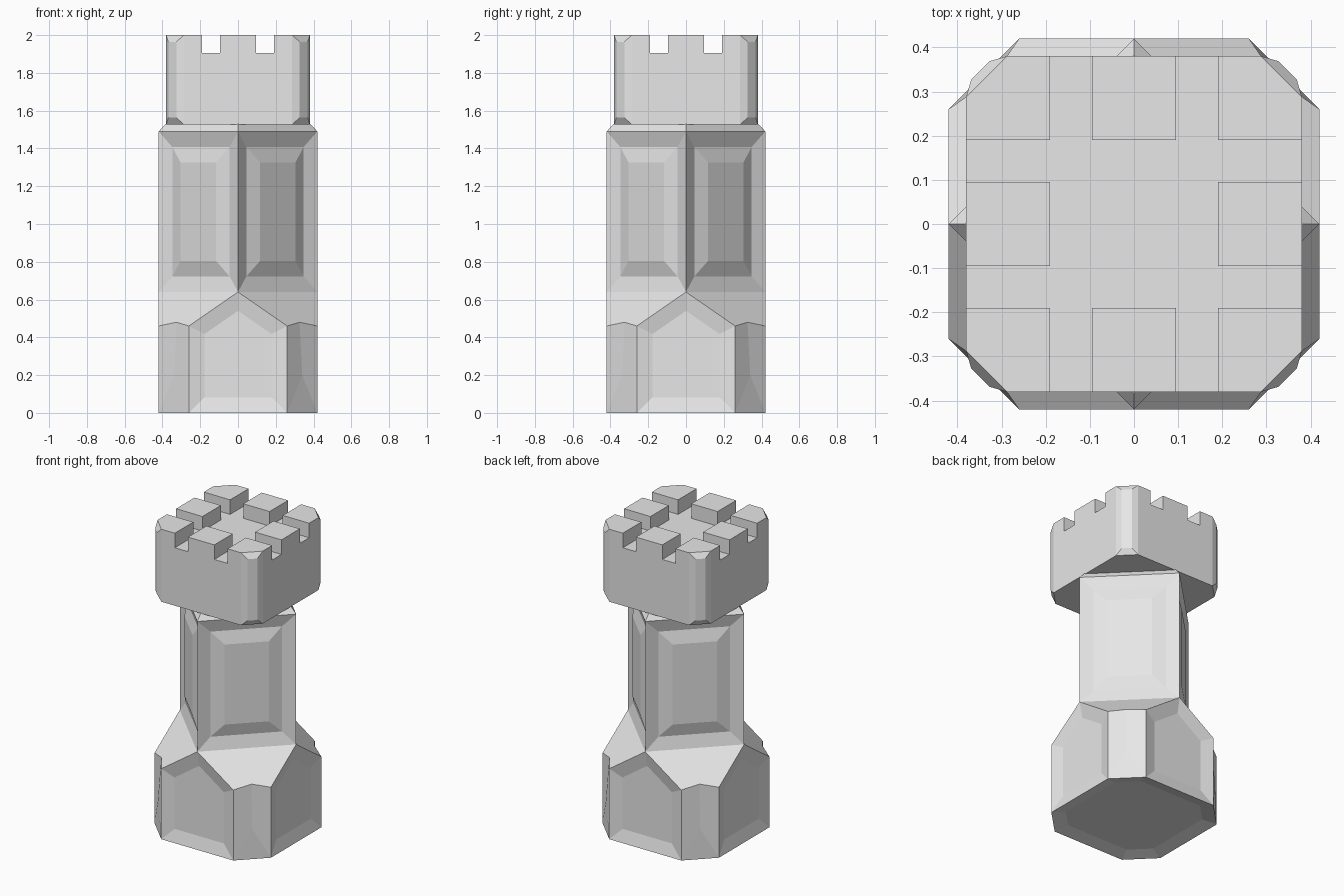
import bpy, bmesh
from math import pi
from mathutils import Matrix, Vector

if "Cube" in bpy.data.objects:
    bpy.data.objects.remove(bpy.data.objects["Cube"], do_unlink=True)

stone = bpy.data.materials.new("grey_stone")
stone.use_nodes = True
grey = (0.8, 0.8, 0.8, 1)
stone.diffuse_color = grey
stone.node_tree.nodes["Principled BSDF"].inputs["Base Color"].default_value = grey

R = 0.42                 # half width of foot, and reach of the diamond shaft
C = 0.26                 # where the foot's corner cuts start
PANEL, DEPTH = 0.082, 0.02


def make_object(name, bm):
    mesh = bpy.data.meshes.new(name)
    bm.to_mesh(mesh)
    bm.free()
    mesh.materials.append(stone)
    obj = bpy.data.objects.new(name, mesh)
    bpy.context.collection.objects.link(obj)
    return obj


def four_sided(pieces):
    """Repeat the named faces around z and weld them; return mesh and welded faces by name."""
    bm = bmesh.new()
    tag = bm.faces.layers.int.new("piece")
    for k in range(4):
        turn = Matrix.Rotation(k * pi / 2, 3, 'Z')
        for i, points in enumerate(pieces):
            face = bm.faces.new([bm.verts.new(turn @ Vector(p)) for p in points])
            face[tag] = i + 1
    bmesh.ops.remove_doubles(bm, verts=bm.verts, dist=0.0005)
    bmesh.ops.holes_fill(bm, edges=[e for e in bm.edges if e.is_boundary], sides=0)
    bmesh.ops.recalc_face_normals(bm, faces=bm.faces)
    return bm, lambda i: [f for f in bm.faces if f[tag] == i + 1]


def panel(bm, faces, width, depth):
    bmesh.ops.inset_individual(bm, faces=faces, thickness=width, depth=depth,
                               use_even_offset=True)


# Foot and shaft: a chamfered square block flowing into a diamond column
low, high, neck, lip = 0.46, 0.64, 1.49, 1.53
rim = 0.383
front, side = (0, -R, high), (R, 0, high)
left_top, right_top = (C, -R, low), (R, -C, low)
left_foot, right_foot = (C, -R, 0), (R, -C, 0)
notch, notch_end = (0.3255, -0.3255, 0.48), (0.34, -0.34, 0.2)
column_pieces = [
    [(-C, -R, 0), left_foot, left_top, front, (-C, -R, low)],       # foot face
    [front, side, (R, 0, neck), (0, -R, neck)],                     # shaft face
    [left_top, notch, right_top, side, front],                      # sloping shoulder
    [left_foot, right_foot, notch_end],                             # grooved corner
    [left_foot, notch_end, notch, left_top],
    [right_foot, right_top, notch, notch_end],
    [(0, -R, neck), (R, 0, neck), (rim, 0, lip), (0, -rim, lip)],   # bevelled lip
]
bm, piece = four_sided(column_pieces)
foot_faces, shaft_faces = piece(0), piece(1)
panel(bm, foot_faces, PANEL, -DEPTH)
panel(bm, shaft_faces, PANEL, -DEPTH)
panel(bm, shaft_faces, PANEL, DEPTH)
make_object("foot_and_shaft", bm)

# Head: square block with raised panels on its cut corners
H, K, bottom, top = 0.38, 0.287, 1.527, 2.0
bm, piece = four_sided([
    [(-K, -H, bottom), (K, -H, bottom), (K, -H, top), (-K, -H, top)],
    [(K, -H, bottom), (H, -K, bottom), (H, -K, top), (K, -H, top)],
])
panel(bm, piece(1), 0.036, DEPTH)
head = make_object("battlement_head", bm)

# Battlement gaps: a central well and four crossing channels
floor = 1.905
gap_pos, gap_width = 0.1425, 0.095
cuts = [((0, 0), (0.3, 0.3))]
for s in (-1, 1):
    cuts += [((s * gap_pos, 0), (gap_width, 1.2)), ((0, s * gap_pos), (1.2, gap_width))]
for (x, y), (w, d) in cuts:
    bm = bmesh.new()
    bmesh.ops.create_cube(bm, size=1, matrix=Matrix.Translation((x, y, floor + 0.15))
                          @ Matrix.Diagonal((w, d, 0.3, 1)))
    cutter = make_object("gap_cutter", bm)
    cutter.hide_render = True
    mod = head.modifiers.new("gap", 'BOOLEAN')
    mod.operation, mod.solver, mod.object = 'DIFFERENCE', 'EXACT', cutter
    bpy.context.view_layer.objects.active = head
    bpy.ops.object.modifier_apply(modifier=mod.name)
    bpy.data.objects.remove(cutter, do_unlink=True)
